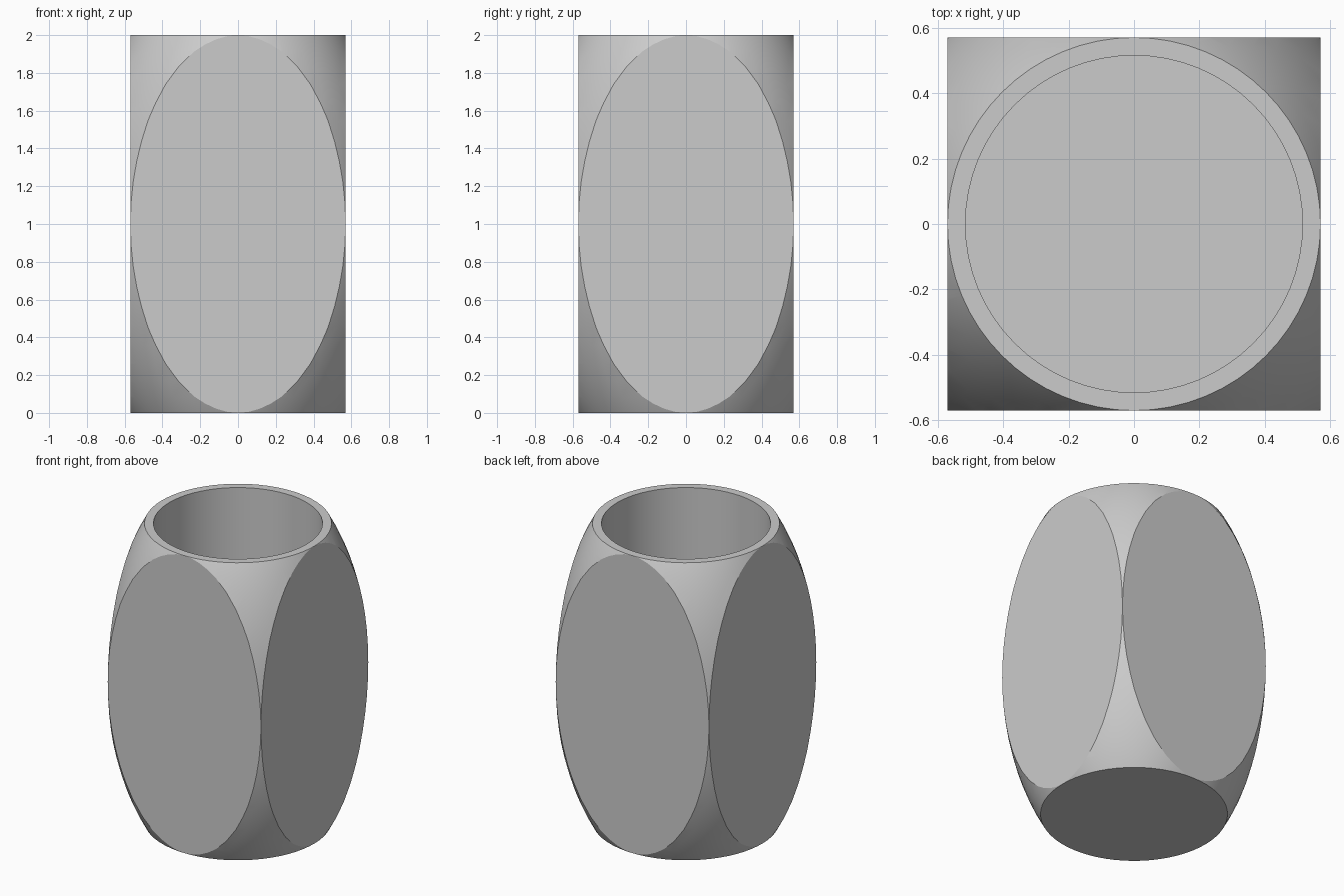
import bpy
import bmesh
import math
from mathutils import Matrix, Vector

cube = bpy.data.objects.get("Cube")
if cube:
    bpy.data.objects.remove(cube, do_unlink=True)

HALF = 0.57      # half width of the block
BORE = 0.515     # radius of the hollow
FLOOR = 0.1      # height of the hollow's floor
ROUND = math.sqrt(2) * 0.9999   # ellipsoid just reaching the block's edges

grey = bpy.data.materials.new("plain grey")
grey.use_nodes = True
colour = (0.6, 0.6, 0.6, 1)
grey.diffuse_color = colour
grey.node_tree.nodes["Principled BSDF"].inputs["Base Color"].default_value = colour

# Rounded body: an ellipsoid centred at mid height
bm = bmesh.new()
bmesh.ops.create_uvsphere(bm, u_segments=64, v_segments=40, radius=ROUND)
bmesh.ops.scale(bm, vec=(HALF, HALF, 1), verts=bm.verts)


def slice_flat(normal, distance):
    """Cut the body flat on one side and return the cap face."""
    n = Vector(normal)
    cut = bmesh.ops.bisect_plane(
        bm, geom=bm.verts[:] + bm.edges[:] + bm.faces[:], dist=1e-6,
        plane_co=n * distance, plane_no=n, clear_outer=True)
    edges = [e for e in cut["geom_cut"] if isinstance(e, bmesh.types.BMEdge)]
    return bmesh.ops.contextual_create(bm, geom=edges)["faces"][0]


# Flat oval sides, base and rim
for side in ((1, 0, 0), (-1, 0, 0), (0, 1, 0), (0, -1, 0)):
    slice_flat(side, HALF)
slice_flat((0, 0, -1), 1)
top = slice_flat((0, 0, 1), 1)


def extrude(face):
    new = bmesh.ops.extrude_discrete_faces(bm, faces=[face])["faces"][0]
    return new


# Round hollow: rim ring, then straight wall down to the floor
top = extrude(top)
for v in top.verts:
    flat = Vector((v.co.x, v.co.y)).normalized() * BORE
    v.co.x, v.co.y = flat
top = extrude(top)
bmesh.ops.translate(bm, vec=(0, 0, FLOOR - 2), verts=top.verts[:])

bmesh.ops.transform(bm, matrix=Matrix.Translation((0, 0, 1)), verts=bm.verts)
bmesh.ops.recalc_face_normals(bm, faces=bm.faces)

mesh = bpy.data.meshes.new("cup_body")
bm.to_mesh(mesh)
bm.free()
mesh.materials.append(grey)
cup = bpy.data.objects.new("cup_body", mesh)
bpy.context.collection.objects.link(cup)

# Smooth curves, crisp edges around the flats
bpy.ops.object.select_all(action="DESELECT")
cup.select_set(True)
bpy.context.view_layer.objects.active = cup
bpy.ops.object.shade_smooth_by_angle(angle=math.radians(20))
